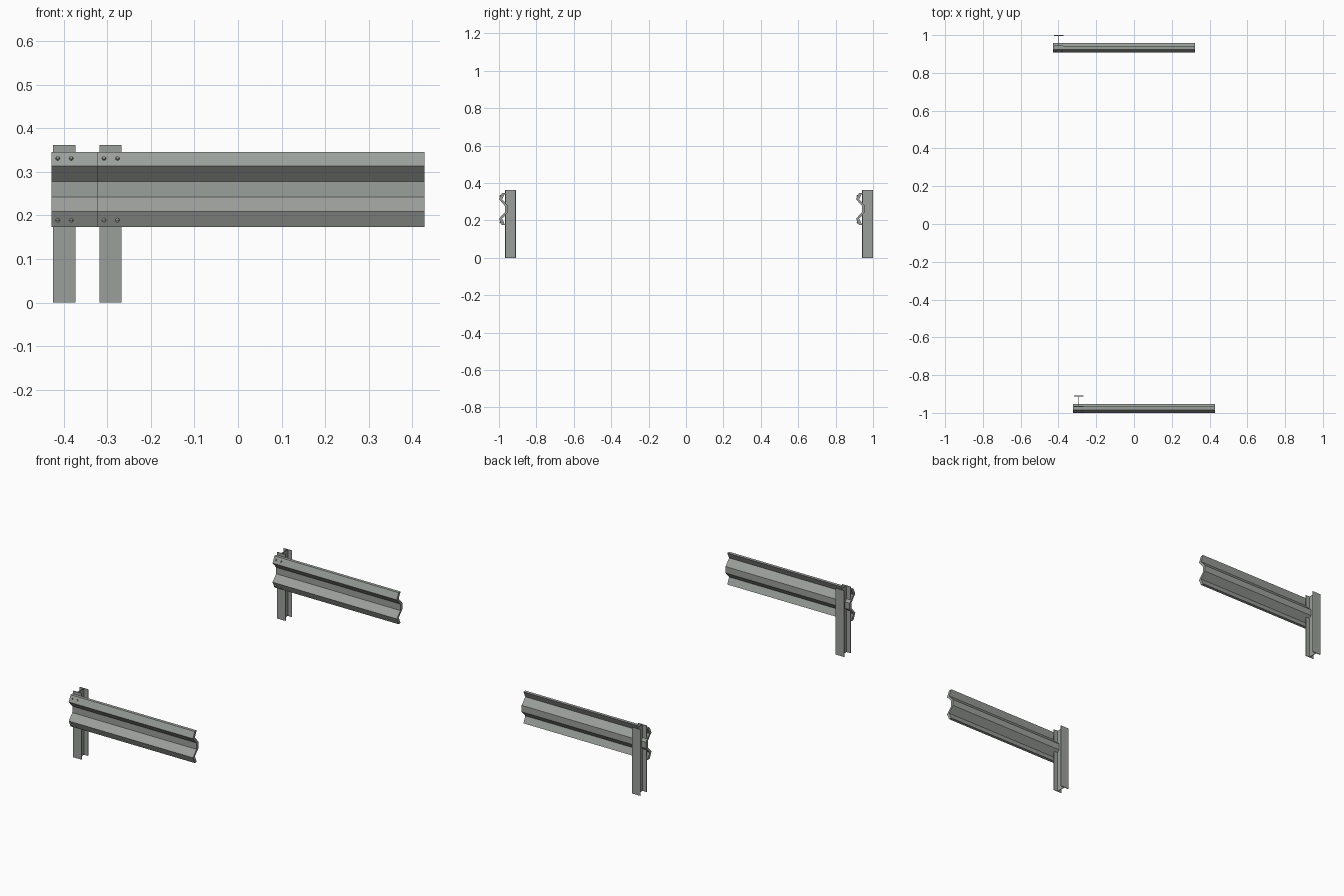
import bpy, bmesh, math
from mathutils import Matrix, Vector

if "Cube" in bpy.data.objects:
    bpy.data.objects.remove(bpy.data.objects["Cube"])

steel = bpy.data.materials.new("galvanised_grey")
steel.diffuse_color = (0.33, 0.35, 0.33, 1)
steel.use_nodes = True
steel.node_tree.nodes["Principled BSDF"].inputs["Base Color"].default_value = steel.diffuse_color


def finish(name, bm):
    bmesh.ops.recalc_face_normals(bm, faces=bm.faces)
    me = bpy.data.meshes.new(name)
    bm.to_mesh(me)
    bm.free()
    me.materials.append(steel)
    ob = bpy.data.objects.new(name, me)
    bpy.context.collection.objects.link(ob)
    return ob


def extrude(name, pts, vec):
    bm = bmesh.new()
    f = bm.faces.new([bm.verts.new(p) for p in pts])
    r = bmesh.ops.extrude_face_region(bm, geom=[f])
    verts = [v for v in r["geom"] if isinstance(v, bmesh.types.BMVert)]
    bmesh.ops.translate(bm, verts=verts, vec=vec)
    return finish(name, bm)


# W-shaped rail section, front skin from top to bottom (y from the front, z)
section = [(0.016, 0.346), (0.0, 0.313), (0.031, 0.278),
           (0.031, 0.243), (0.0, 0.209), (0.016, 0.174)]
THICK = 0.017


def guardrail(label, x0, y0):
    # corrugated beam
    loop = section + [(y + THICK, z) for y, z in reversed(section)]
    extrude(label + "_rail", [(x0, y0 + y, z) for y, z in loop], (0.75, 0, 0))

    # I-beam post: two flanges joined by a web
    cx, ya, yb = x0 + 0.0295, y0 + 0.0325, y0 + 0.091
    w, t, s = 0.0257, 0.004, 0.0017
    half = [(w, ya), (w, ya + t), (s, ya + t), (s, yb - t), (w, yb - t), (w, yb)]
    outline = half + [(-x, y) for x, y in reversed(half)]
    extrude(label + "_post", [(cx + x, y, 0) for x, y in outline], (0, 0, 0.362))

    # round bolt heads on the sloping outer faces
    bm = bmesh.new()
    for z, tilt in ((0.331, 1), (0.189, -1)):
        n = Vector((0, -0.033, 0.016 * tilt)).normalized()
        rot = n.to_track_quat('Z', 'Y').to_matrix().to_4x4()
        for dx in (0.0145, 0.0455):
            pos = Vector((x0 + dx, y0 + 0.0083, z)) + n * 0.001
            bmesh.ops.create_cone(bm, cap_ends=True, segments=12, radius1=0.0055,
                                  radius2=0.0035, depth=0.007,
                                  matrix=Matrix.Translation(pos) @ rot)
    finish(label + "_bolts", bm)


guardrail("front", -0.322, -1.0)
guardrail("back", -0.428, 0.909)
